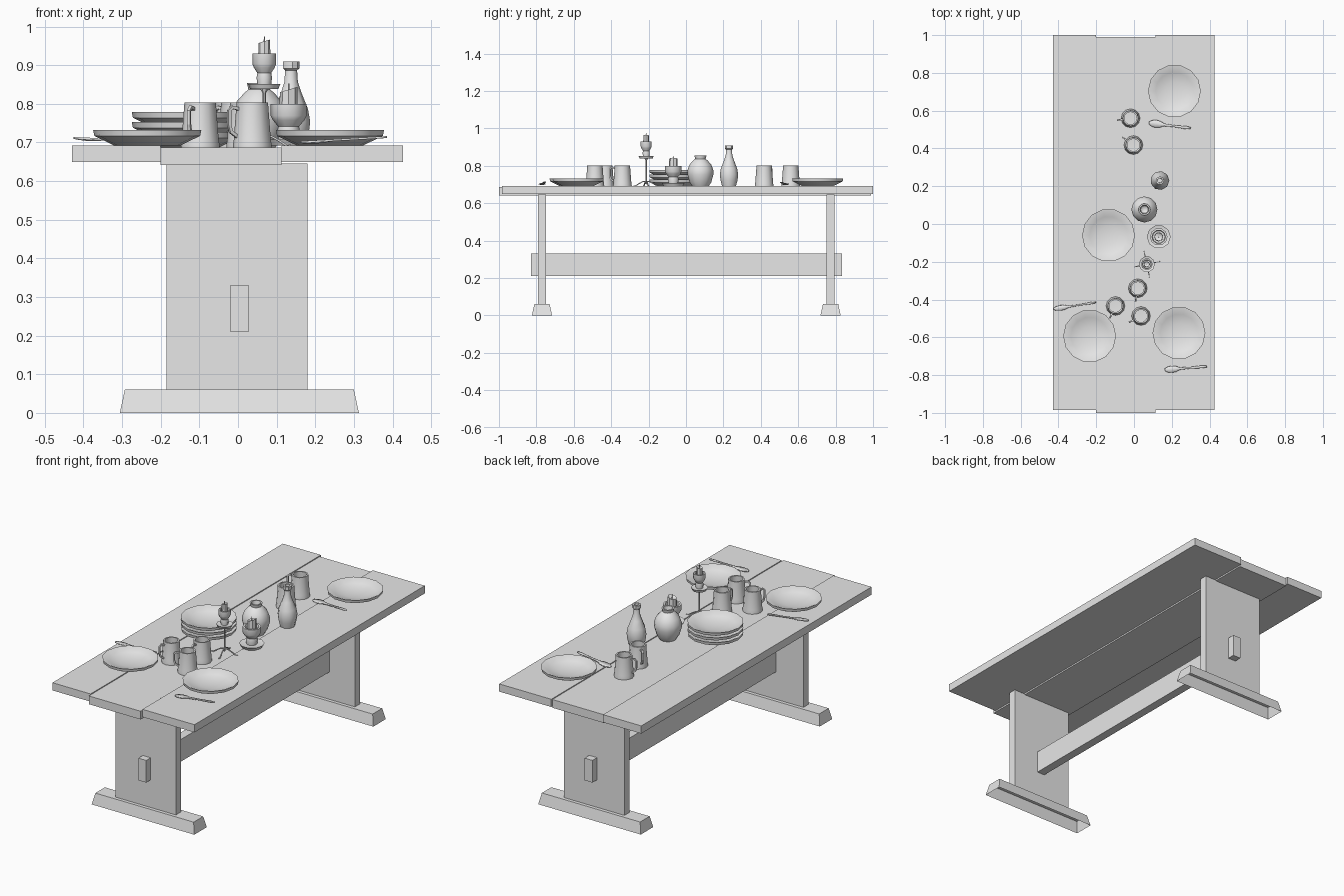
import bpy, bmesh, math
from mathutils import Vector

if "Cube" in bpy.data.objects:
    bpy.data.objects.remove(bpy.data.objects["Cube"], do_unlink=True)

grey = bpy.data.materials.new("plain grey")
grey.use_nodes = True
grey.diffuse_color = (0.8, 0.8, 0.8, 1)
grey.node_tree.nodes["Principled BSDF"].inputs["Base Color"].default_value = (0.8, 0.8, 0.8, 1)

TOP = 0.692   # outer boards
MID = 0.687   # centre board


def finish(name, bm, loc=(0, 0, 0), smooth=None):
    bmesh.ops.recalc_face_normals(bm, faces=bm.faces)
    mesh = bpy.data.meshes.new(name)
    bm.to_mesh(mesh)
    bm.free()
    mesh.materials.append(grey)
    obj = bpy.data.objects.new(name, mesh)
    obj.location = loc
    bpy.context.collection.objects.link(obj)
    if smooth:
        bpy.ops.object.select_all(action="DESELECT")
        obj.select_set(True)
        bpy.context.view_layer.objects.active = obj
        bpy.ops.object.shade_smooth_by_angle(angle=math.radians(smooth))
    return obj


def box(name, x, y, z, taper=(0, 0), open_bottom=False):
    bm = bmesh.new()
    bmesh.ops.create_cube(bm, size=1)
    for v in bm.verts:
        sx, sy, sz = (c > 0 for c in v.co)
        v.co = (x[sx], y[sy], z[sz])
        if sz:   # narrow the upper rim
            v.co.x += -taper[0] if sx else taper[0]
            v.co.y += -taper[1] if sy else taper[1]
    if open_bottom:
        low = [f for f in bm.faces if all(v.co.z == z[0] for v in f.verts)]
        bmesh.ops.delete(bm, geom=low, context="FACES")
    return finish(name, bm)


def lathe(name, profile, loc, sides=12, slant=0, smooth=40):
    """Spin a (radius, height) profile; slant tilts the highest ring."""
    bm = bmesh.new()
    verts = [bm.verts.new((r, 0, z)) for r, z in profile]
    edges = [bm.edges.new(pair) for pair in zip(verts, verts[1:])]
    bmesh.ops.spin(bm, geom=verts + edges, cent=(0, 0, 0), axis=(0, 0, 1),
                   angle=math.tau, steps=sides, use_duplicate=False)
    bmesh.ops.remove_doubles(bm, verts=bm.verts, dist=0.0003)
    peak = max(z for r, z in profile)
    for v in bm.verts:
        if v.co.z > peak - 0.001:
            v.co.z += slant * v.co.x
    return finish(name, bm, loc, smooth)


def tube(name, points, radius, loc, angle=0, sides=4):
    """Sweep a small ring along a path lying in a vertical plane."""
    bm = bmesh.new()
    pts = [Vector((r, 0, z)) for r, z in points]
    rings = []
    for i, p in enumerate(pts):
        t = (pts[min(i + 1, len(pts) - 1)] - pts[max(i - 1, 0)]).normalized()
        n = Vector((-t.z, 0, t.x))
        ring = []
        for k in range(sides):
            a = math.tau * (k + 0.5) / sides
            ring.append(bm.verts.new(p + radius * (math.cos(a) * n + math.sin(a) * Vector((0, 1, 0)))))
        rings.append(ring)
    for a, b in zip(rings, rings[1:]):
        for k in range(sides):
            j = (k + 1) % sides
            bm.faces.new((a[k], a[j], b[j], b[k]))
    bm.faces.new(rings[0])
    bm.faces.new(rings[-1])
    obj = finish(name, bm, loc)
    obj.rotation_euler.z = angle
    return obj


# Table boards
box("left_board", (0.113, 0.427), (-0.985, 1.0), (0.65, TOP))
box("centre_board", (-0.2, 0.113), (-1.0, 0.99), (0.642, MID))
box("right_board", (-0.43, -0.2), (-0.985, 1.0), (0.65, TOP))

# Trestles and stretcher
for side, y in (("front", -0.77), ("back", 0.773)):
    box(side + "_leg", (-0.185, 0.18), (y - 0.022, y + 0.022), (0.058, 0.646))
    box(side + "_foot", (-0.306, 0.313), (y - 0.054, y + 0.054), (0, 0.06), (0.013, 0.013), True)
box("stretcher", (-0.02, 0.027), (-0.83, 0.835), (0.21, 0.331))

# Plates, single and stacked
PLATE = [(0, 0), (0.085, 0), (0.137, 0.025), (0.14, 0.04), (0.135, 0.04),
         (0.1, 0.023), (0.05, 0.012), (0, 0.01)]
plates = [(0.214, 0.704, TOP), (0.238, -0.577, TOP), (-0.235, -0.593, TOP)]
plates += [(-0.135, -0.06, MID + 0.026 * i) for i in range(3)]
for i, spot in enumerate(plates):
    lathe(f"plate_{i + 1}", PLATE, spot, 14)

# Mugs with handles, each turned its own way
MUG = [(0, 0), (0.05, 0), (0.05, 0.008), (0.048, 0.02), (0.041, 0.112), (0.041, 0.116),
       (0.033, 0.116), (0.038, 0.012), (0, 0.01)]
HANDLE = [(0.04, 0.1), (0.058, 0.104), (0.068, 0.095), (0.068, 0.06), (0.062, 0.04), (0.044, 0.028)]
for i, (x, y, turn) in enumerate([(-0.018, 0.56, 188), (-0.003, 0.418, 145), (0.02, -0.34, 260),
                                  (-0.098, -0.434, 245), (0.037, -0.487, 208)]):
    lathe(f"mug_{i + 1}", MUG, (x, y, MID), 12)
    tube(f"mug_handle_{i + 1}", HANDLE, 0.006, (x, y, MID), math.radians(turn))

# Bottle and vase
lathe("bottle", [(0, 0), (0.038, 0), (0.046, 0.03), (0.05, 0.062), (0.044, 0.095), (0.028, 0.135),
                 (0.018, 0.165), (0.016, 0.195), (0.022, 0.2), (0.022, 0.218), (0.013, 0.218),
                 (0.012, 0.18), (0, 0.18)], (0.137, 0.23, TOP), 9)
lathe("vase", [(0, 0), (0.042, 0), (0.058, 0.025), (0.069, 0.065), (0.069, 0.09), (0.058, 0.12),
               (0.038, 0.142), (0.028, 0.15), (0.032, 0.167), (0.024, 0.167), (0.02, 0.145),
               (0, 0.13)], (0.055, 0.077, MID), 12)


# Candle holders
def candle_holder(name, loc, wide, tall):
    def scaled(points):
        return [(r * wide, z * tall) for r, z in points]
    lathe(name + "_cup", scaled([(0, 0), (0.036, 0), (0.042, 0.014), (0.037, 0.012), (0.018, 0.012),
                                 (0.02, 0.03), (0.018, 0.042), (0.027, 0.056), (0.031, 0.066),
                                 (0.031, 0.092), (0.024, 0.092), (0.022, 0.078), (0, 0.076)]), loc, 10)
    lathe(name + "_candle", scaled([(0.016, 0.076), (0.015, 0.124), (0.009, 0.12), (0, 0.116)]),
          loc, 8, 0.3)
    lathe(name + "_wick", scaled([(0.002, 0.11), (0.0015, 0.137), (0, 0.137)]), loc, 5)


candle_holder("low_holder", (0.131, -0.068, TOP), 1.5, 1.17)
candle_holder("tall_holder", (0.068, -0.213, 0.838), 1, 1)
lathe("tall_stem", [(0, 0.012), (0.006, 0.02), (0.004, 0.035), (0.004, 0.14), (0.012, 0.154)],
      (0.068, -0.213, MID), 6)
for i in range(4):
    tube(f"tall_stem_leg_{i + 1}", [(0.002, 0.03), (0.02, 0.028), (0.042, 0.016), (0.06, 0.004), (0.07, 0.006)],
         0.0035, (0.068, -0.213, MID), math.radians(12 + 90 * i))


# Spoons: a flat strip with a rounded dished end
def spoon(name, start, end, width):
    start, end = Vector(start), Vector(end)
    run = end - start
    across = run.cross(Vector((0, 0, 1))).normalized()
    shape = [(0, 0.35), (0.07, 0.8), (0.16, 1), (0.26, 0.85), (0.36, 0.35), (0.6, 0.25), (0.9, 0.4), (1, 0.25)]
    bm = bmesh.new()
    rows = []
    for t, w in shape:
        p = start + run * t
        dip = Vector((0, 0, 0.006 * max(0, w - 0.4)))
        rows.append([bm.verts.new(p + across * width * w * s - dip * (s == 0)) for s in (-1, 0, 1)])
    for a, b in zip(rows, rows[1:]):
        for k in (0, 1):
            bm.faces.new((a[k], a[k + 1], b[k + 1], b[k]))
    obj = finish(name, bm, smooth=50)
    solid = obj.modifiers.new("thickness", "SOLIDIFY")
    solid.thickness = 0.005
    solid.offset = 0


spoon("spoon_back", (0.08, 0.535, 0.701), (0.3, 0.507, 0.712), 0.02)
spoon("spoon_front_left", (0.163, -0.772, 0.701), (0.385, -0.754, 0.714), 0.018)
spoon("spoon_front_right", (-0.425, -0.45, 0.712), (-0.202, -0.415, 0.7), 0.014)
